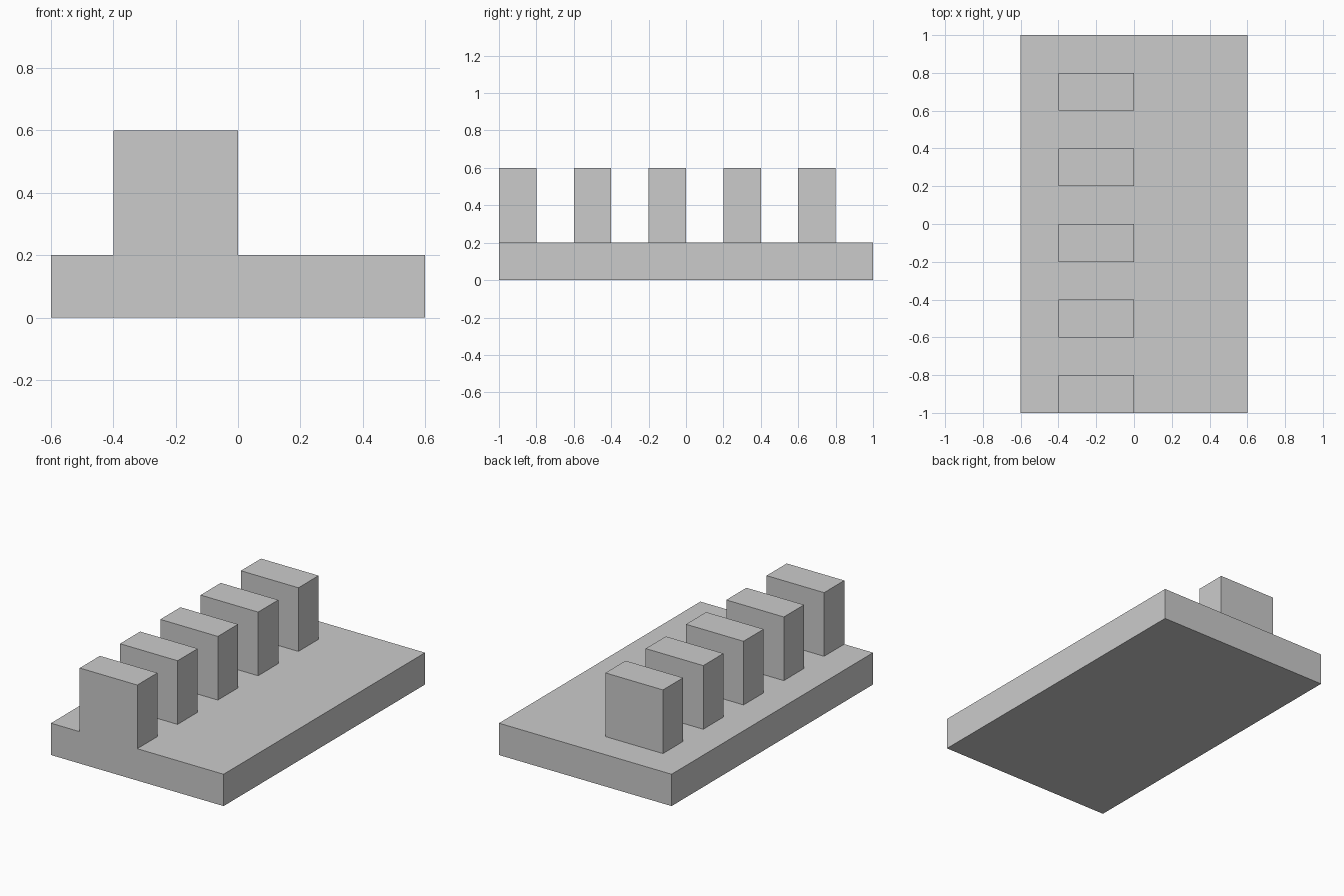
import bpy

# Remove the default object
default = bpy.data.objects.get("Cube")
if default:
    bpy.data.objects.remove(default, do_unlink=True)

# Single flat material
grey = bpy.data.materials.new("light_grey")
grey.use_nodes = True
colour = (0.6, 0.6, 0.6, 1.0)
grey.diffuse_color = colour
grey.node_tree.nodes["Principled BSDF"].inputs["Base Color"].default_value = colour


def box(name, low, high):
    """Add a box spanning two opposite corners."""
    centre = [(a + b) / 2 for a, b in zip(low, high)]
    size = [b - a for a, b in zip(low, high)]
    bpy.ops.mesh.primitive_cube_add(size=1, location=centre)
    obj = bpy.context.object
    obj.name = name
    obj.scale = size
    bpy.ops.object.transform_apply(location=False, rotation=False, scale=True)
    obj.data.materials.append(grey)
    return obj


# Base slab
box("base_slab", (-0.6, -1, 0), (0.6, 1, 0.2))

# Row of upright blocks, the first flush with the front edge
for i in range(5):
    y = -1 + 0.4 * i
    box(f"upright_block_{i + 1}", (-0.4, y, 0.2), (0, y + 0.2, 0.6))
